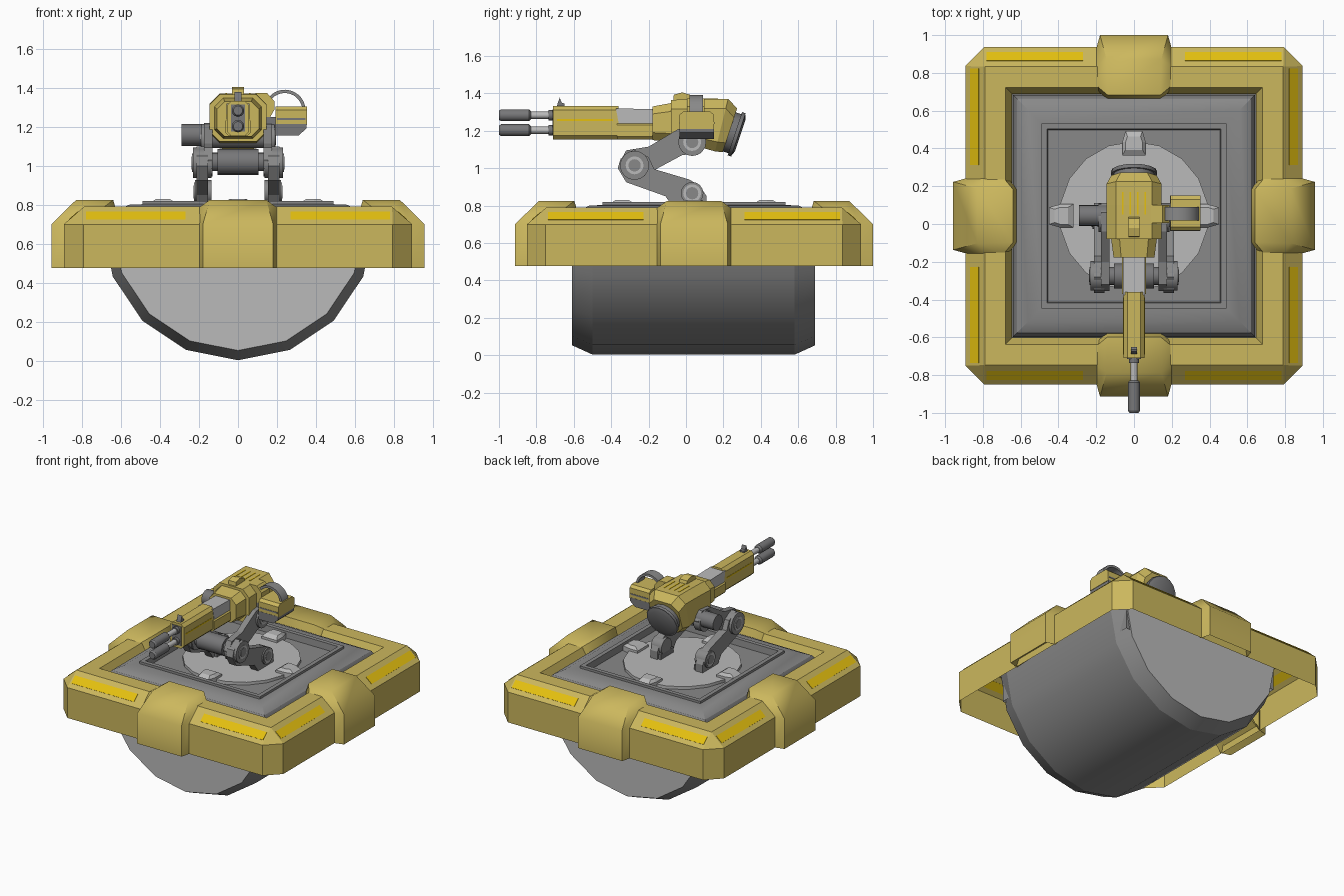
import bpy, bmesh, math
from mathutils import Vector, Matrix

if "Cube" in bpy.data.objects:
    bpy.data.objects.remove(bpy.data.objects["Cube"])

CY = 0.043  # y centre of the base


def mat(name, r, g, b):
    m = bpy.data.materials.new(name)
    m.diffuse_color = (r, g, b, 1)
    m.use_nodes = True
    m.node_tree.nodes["Principled BSDF"].inputs["Base Color"].default_value = m.diffuse_color
    return m


YELLOW = mat("ochre_armour", .60, .475, .11)
STRIPE = mat("bright_yellow", .78, .53, .005)
LIGHT = mat("light_grey", .49, .49, .49)
MID = mat("mid_grey", .25, .25, .25)
DARK = mat("dark_grey", .185, .185, .19)


def finish(name, bm, *mats, smooth=0):
    bmesh.ops.remove_doubles(bm, verts=bm.verts, dist=1e-5)
    bmesh.ops.recalc_face_normals(bm, faces=bm.faces)
    me = bpy.data.meshes.new(name)
    bm.to_mesh(me)
    bm.free()
    ob = bpy.data.objects.new(name, me)
    bpy.context.collection.objects.link(ob)
    for m in mats:
        me.materials.append(m)
    if smooth:
        bpy.ops.object.select_all(action='DESELECT')
        ob.select_set(True)
        bpy.context.view_layer.objects.active = ob
        bpy.ops.object.shade_smooth_by_angle(angle=math.radians(smooth))
    return ob


def loft(name, rings, *mats, caps=(True, True), smooth=0, rule=None):
    bm = bmesh.new()
    vs = [[bm.verts.new(p) for p in r] for r in rings]
    n = len(rings[0])
    for a, b in zip(vs, vs[1:]):
        for i in range(n):
            bm.faces.new((a[i], a[(i + 1) % n], b[(i + 1) % n], b[i]))
    if caps[0]:
        bm.faces.new(vs[0])
    if caps[1]:
        bm.faces.new(vs[-1])
    if rule:
        bm.normal_update()
        for f in bm.faces:
            f.material_index = rule(f)
    return finish(name, bm, *mats, smooth=smooth)


def prism(name, pts, x0, x1, m):  # (y, z) profile pushed along x
    return loft(name, [[(x, y, z) for y, z in pts] for x in (x0, x1)], m)


def box(name, x0, x1, y0, y1, z0, z1, m):
    return prism(name, [(y0, z0), (y1, z0), (y1, z1), (y0, z1)], x0, x1, m)


def cyl(name, p0, p1, r0, m, r1=None, n=16):
    p0, p1 = Vector(p0), Vector(p1)
    d = p1 - p0
    bm = bmesh.new()
    M = Matrix.Translation((p0 + p1) / 2) @ d.to_track_quat('Z', 'Y').to_matrix().to_4x4()
    bmesh.ops.create_cone(bm, cap_ends=True, segments=n, radius1=r0, radius2=r0 if r1 is None else r1,
                          depth=d.length, matrix=M)
    return finish(name, bm, m, smooth=31)


def square(h, z, c=0.0):
    q = [(h, c - h), (h, h - c), (h - c, h), (c - h, h), (-h, h - c), (-h, c - h), (c - h, -h), (h - c, -h)]
    return [(x, y + CY, z) for x, y in q]


def octagon(y, hw, z0, z1, c, tilt=0):
    q = [(hw, z0 + c), (hw, z1 - c), (hw - c, z1), (c - hw, z1), (-hw, z1 - c), (-hw, z0 + c),
         (c - hw, z0), (hw - c, z0)]
    return [(x, y + tilt * (z - (z0 + z1) / 2), z) for x, z in q]


# Hull: half drum along y, light end plates
def half_ring(y, r):
    return [(r * math.sin(a), CY - .002 + y, .698 - r * math.cos(a))
            for a in (math.radians(-90 + 22.5 * i) for i in range(9))]


loft("hull_drum", [half_ring(-.65, .645), half_ring(-.54, .695), half_ring(.54, .695), half_ring(.65, .645)],
     MID, LIGHT, smooth=23.3, rule=lambda f: int(abs(f.normal.y) > .9))

# Deck with raised frame and recessed floor
loft("deck", [square(.64, .5), square(.64, .735), square(.62, .77), square(.56, .80), square(.49, .803),
              square(.49, .82), square(.46, .82), square(.455, .772)], MID, caps=(False, True), smooth=31)
cyl("turntable", (0, CY, .76), (0, CY, .793), .395, LIGHT, n=18)

# Armour ring: open underneath
loft("armour_ring", [square(.893, .477, .1), square(.893, .70, .1), square(.79, .79), square(.68, .79),
                     square(.645, .72)], YELLOW, caps=(False, False))

for k, side in enumerate(("front", "right", "back", "left")):
    T = Matrix.Translation((0, CY, 0)) @ Matrix.Rotation(k * math.pi / 2, 4, 'Z')

    def place(w, r, z):
        return tuple(T @ Vector((w, -r, z)))
    # Clamp: (half width, radius, height) profile with tapered shoulders
    rim = [(.20, .885, .477), (.20, .885, .70), (.20, .79, .786), (.20, .69, .786), (.20, .67, .74)]
    top = [(.18, .957, .477), (.18, .957, .70), (.145, .83, .825), (.14, .64, .825), (.14, .615, .74)]
    loft(side + "_clamp", [[place(s * w, r, z) for w, r, z in p] for s, p in
                           ((-1, rim), (-1, top), (1, top), (1, rim))], YELLOW, caps=(False, False), smooth=48)
    # Painted stripes on the sloping faces
    for s in (-1, 1):
        corners = [(.27, .866, .7236), (.78, .866, .7236), (.78, .82, .7638), (.27, .82, .7638)]
        loft(side + "_stripe", [[place(s * w, r + d, z + d) for w, r, z in corners] for d in (-.002, .002)],
             STRIPE)
    # Turntable lug
    plan = ((.062, .045, 0), (.062, .045, 0), (.045, .035, .03))
    loft(side + "_lug", [[place(w, r, z) for w, r in ((-a, .32 + i), (a, .32 + i), (a, .39), (b, .45 - i),
                                                      (-b, .45 - i), (-a, .39))]
                         for z, (a, b, i) in zip((.77, .81, .83), plan)], LIGHT)

# Folding arms
lower = [(-.35, 1.05), (-.365, 1.0), (-.32, .925), (-.11, .85), (-.06, .78), (.11, .78), (.11, .85),
         (.07, .91), (.015, .94), (-.17, .995), (-.2, 1.06), (-.28, 1.10)]
upper = [(-.355, 1.03), (-.32, 1.095), (-.2, 1.115), (-.04, 1.21), (.06, 1.22), (.11, 1.16), (.08, 1.08),
         (-.02, 1.07), (-.15, 1.0), (-.25, .945), (-.33, .96)]
for s, side in ((-1, "left"), (1, "right")):
    prism(side + "_lower_arm", lower, s * .155, s * .212, MID)
    prism(side + "_upper_arm", upper, s * .13, s * .175, MID)
    box(side + "_foot", s * .135, s * .20, -.05, .10, .775, .83, DARK)
    for nm, y, z, x, r in (("elbow", -.275, 1.015, .215, .078), ("foot", .033, .866, .205, .06),
                           ("upper", .033, 1.14, .172, .075)):
        cyl(f"{side}_{nm}_boss", (s * .135, y, z), (s * (x + .016), y, z), r, MID)
        cyl(f"{side}_{nm}_pin_ring", (s * x, y, z), (s * (x + .02), y, z), .048, LIGHT)
        cyl(f"{side}_{nm}_pin", (s * x, y, z), (s * (x + .023), y, z), .033, MID)
cyl("elbow_drum", (-.105, -.275, 1.02), (.105, -.275, 1.02), .066, DARK)
cyl("elbow_axle", (-.17, -.275, 1.02), (.17, -.275, 1.02), .048, DARK)
cyl("upper_axle", (-.15, .033, 1.14), (.15, .033, 1.14), .05, DARK)
cyl("joint_motor", (-.29, .045, 1.158), (-.14, .045, 1.158), .056, DARK)

# Gun housing, neck and tilted rear cover
loft("gun_housing", [octagon(-.08, .145, 1.125, 1.365, .05), octagon(.10, .145, 1.105, 1.37, .05),
                     octagon(.19, .145, 1.09, 1.37, .05, .25), octagon(.235, .12, 1.085, 1.32, .05, .33)], YELLOW)
loft("gun_neck", [octagon(-.178, .108, 1.15, 1.33, .04), octagon(-.07, .122, 1.14, 1.35, .045)], YELLOW)
axis = Vector((0, .95, -.316))
c = Vector((0, .25, 1.188))
cyl("rear_cover_rim", c - axis * .03, c + axis * .012, .11, DARK)
cyl("rear_cover", c + axis * .012, c + axis * .032, .122, DARK)
cyl("rear_cover_cap", c + axis * .032, c + axis * .042, .115, DARK, r1=.09)
prism("top_hump", [(-.07, 1.35), (-.065, 1.393), (-.02, 1.405), (.03, 1.39), (.04, 1.36)], -.03, .03, YELLOW)
for x in (-.06, -.02, .02, .06):
    box("housing_stripe", x - .004, x + .004, .05, .17, 1.367, 1.372, STRIPE)

# Barrel casing, breech and twin barrels
loft("barrel_casing", [octagon(-.71, .056, 1.153, 1.333, .022), octagon(-.36, .056, 1.153, 1.333, .022)], YELLOW)
box("casing_muzzle_plate", -.036, .036, -.714, -.70, 1.175, 1.315, DARK)
loft("breech_lower", [octagon(-.37, .064, 1.153, 1.245, .015), octagon(-.16, .064, 1.153, 1.245, .015)], YELLOW)
prism("breech_block", [(-.375, 1.32), (-.36, 1.24), (-.17, 1.24), (-.17, 1.315)], -.058, .058, LIGHT)
for s in (-1, 1):
    box("casing_stripe", s * .054, s * .058, -.69, -.39, 1.252, 1.262, STRIPE)
for z, nm in ((1.283, "upper"), (1.203, "lower")):
    cyl(nm + "_barrel", (0, -.72, z), (0, -.85, z), .019, LIGHT, n=12)
    cyl(nm + "_barrel_root", (0, -.70, z), (0, -.735, z), .027, DARK, n=12)
    for i, (a, b, r, q) in enumerate(((-.828, -.84, .022, .032), (-.84, -.988, .032, .032), (-.988, -1, .032, .024))):
        cyl(f"{nm}_muzzle_{i}", (0, a, z), (0, b, z), r, DARK, r1=q, n=12)
prism("front_sight", [(-.69, 1.33), (-.65, 1.33), (-.65, 1.345), (-.665, 1.35), (-.675, 1.378), (-.685, 1.35)],
      -.017, .017, DARK)

# Ammunition pod with feed belt
pod = [(-.035, 1.285), (-.015, 1.303), (.13, 1.303), (.15, 1.285), (.15, 1.21), (-.035, 1.21)]
prism("pod_shell", pod, .193, .353, YELLOW)
box("pod_groove", .20, .345, -.037, .152, 1.236, 1.246, DARK)
loft("pod_base", [[(x, y, z) for x, z in ((.19, 1.155), (.31, 1.155), (.35, 1.19), (.35, 1.215), (.19, 1.215))]
                  for y in (-.036, .151)], DARK)
box("pod_bracket", .13, .21, .01, .11, 1.19, 1.25, DARK)
loft("belt_mount", [[(x, y, z) for x, z in ((.09, 1.25), (.165, 1.25), (.188, 1.29), (.188, 1.33), (.15, 1.372), (.09, 1.372))]
                    for y in (.005, .10)], YELLOW)
belt = []
for i in range(13):
    a = math.radians(150 - 12.5 * i)
    ring = [(r, y) for r, y in ((.09, .018), (.107, .018), (.107, .09), (.09, .09))]
    belt.append([(.24 + r * math.cos(a), y, 1.283 + r * math.sin(a)) for r, y in ring])
loft("feed_belt", belt, MID, smooth=31)
